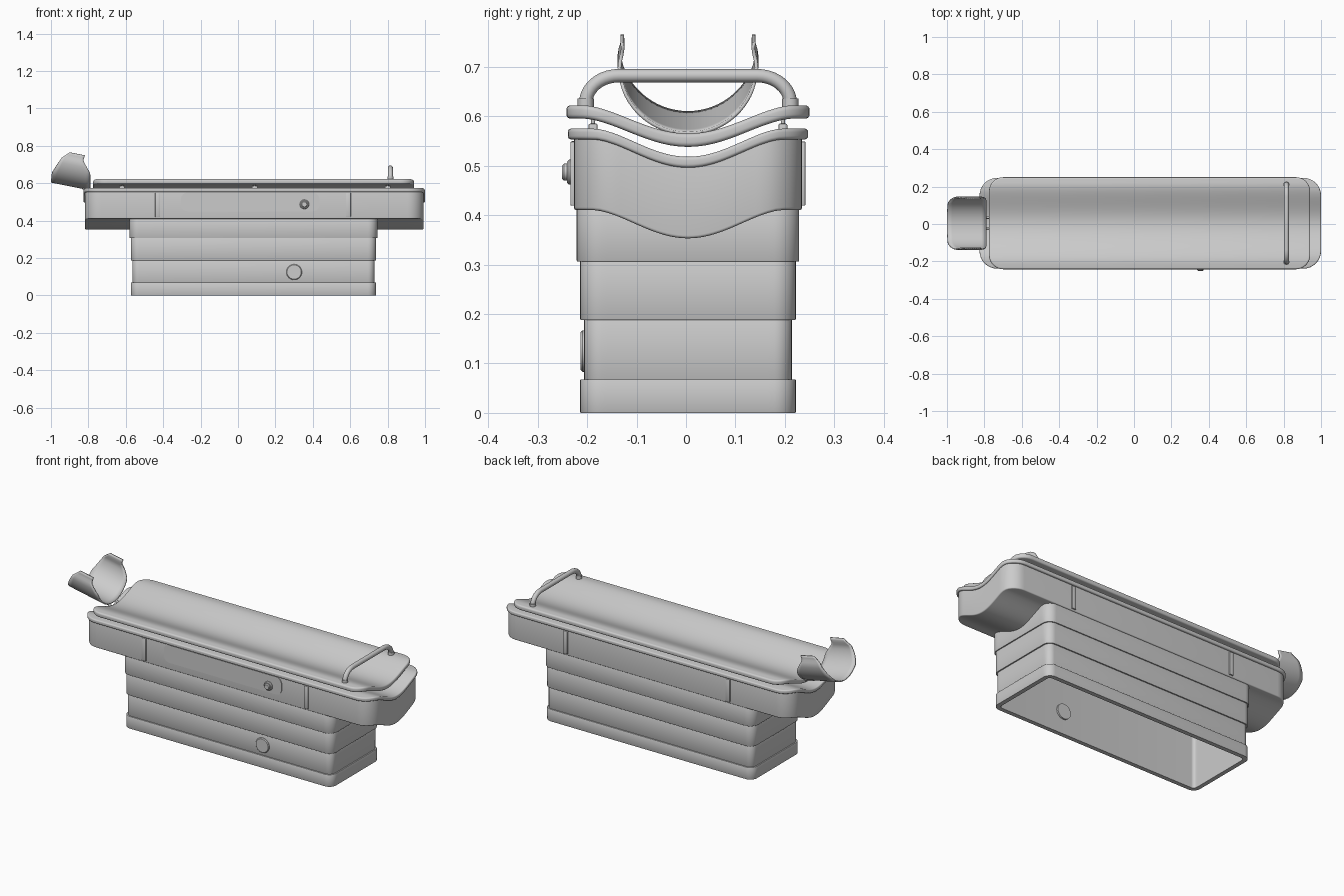
import bpy, bmesh, math
from mathutils import Vector

if "Cube" in bpy.data.objects:
    bpy.data.objects.remove(bpy.data.objects["Cube"])

YC = 0.004  # centre line of the bed


def finish(name, bm, angle=35):
    bmesh.ops.recalc_face_normals(bm, faces=bm.faces[:])
    me = bpy.data.meshes.new(name)
    bm.to_mesh(me)
    bm.free()
    ob = bpy.data.objects.new(name, me)
    bpy.context.collection.objects.link(ob)
    bpy.ops.object.select_all(action='DESELECT')
    ob.select_set(True)
    bpy.context.view_layer.objects.active = ob
    bpy.ops.object.shade_smooth_by_angle(angle=math.radians(angle))
    return ob


def outline(x0, x1, hw, r, n=8, m=28):
    """Rounded rectangle as (y, left x, right x) stations from -hw to hw."""
    st = []
    for i in range(n + 1):
        a = math.pi / 2 * i / n
        st.append((-hw + r * (1 - math.cos(a)), r * (1 - math.sin(a))))
    mid = [(-hw + r + (2 * hw - 2 * r) * i / m, 0) for i in range(1, m)]
    full = st + mid + [(-y, c) for y, c in reversed(st)]
    return [(y, x0 + c, x1 - c) for y, c in full]


def slab(name, x0, x1, hw, r, layers, dip=0.0, dipw=0.19, tube=False):
    """Stack of rounded outlines (inset, z), sagging along the middle."""
    bm = bmesh.new()
    rings = []
    for inset, z in layers:
        st = outline(x0 + inset, x1 - inset, hw - inset, max(r - inset, 0.01))

        def vert(x, y):
            c = 0.5 + 0.5 * math.cos(math.pi * min(abs(y) / dipw, 1))
            return bm.verts.new((x, y + YC, z - dip * max(c, 0) ** 0.8))
        rings.append(([vert(a, y) for y, a, b in st], [vert(b, y) for y, a, b in st]))
    loops = [L + R[::-1] for L, R in rings]
    pairs = list(zip(loops, loops[1:]))
    if tube:
        pairs.append((loops[-1], loops[0]))
    for p, q in pairs:
        for i in range(len(p)):
            j = (i + 1) % len(p)
            bm.faces.new((p[i], p[j], q[j], q[i]))
    if not tube:
        for L, R in (rings[0], rings[-1]):
            for i in range(len(L) - 1):
                bm.faces.new((L[i], L[i + 1], R[i + 1], R[i]))
    return finish(name, bm)


def rounded(z0, z1, r, n=4):
    """Layer list for a slab with rounded lower and upper edges."""
    arc = [(r * (1 - math.sin(t)), r * (1 - math.cos(t)))
           for t in (math.pi / 2 * i / n for i in range(n + 1))]
    return [(i, z0 + h) for i, h in arc] + [(i, z1 - h) for i, h in reversed(arc)]


def disc(name, x, z, y_out, y_in, r, bevel=0.004, seg=32):
    """Round button facing the front."""
    bm = bmesh.new()
    rings = []
    for rr, y in ((r, y_in), (r, y_out + bevel), (r - bevel, y_out)):
        rings.append([bm.verts.new((x + rr * math.cos(2 * math.pi * i / seg), y,
                                    z + rr * math.sin(2 * math.pi * i / seg))) for i in range(seg)])
    for p, q in zip(rings, rings[1:]):
        for i in range(seg):
            bm.faces.new((p[i], p[i - 1], q[i - 1], q[i]))
    bm.faces.new(rings[0])
    bm.faces.new(rings[-1])
    return finish(name, bm)


def box(name, c, s, bevel=0.003):
    bm = bmesh.new()
    bmesh.ops.create_cube(bm, size=1)
    for v in bm.verts:
        v.co = Vector((v.co.x * s[0] + c[0], v.co.y * s[1] + c[1], v.co.z * s[2] + c[2]))
    bmesh.ops.bevel(bm, geom=bm.edges[:], offset=bevel, segments=2, profile=0.5, affect='EDGES')
    return finish(name, bm)


def tube(name, pts, r):
    cu = bpy.data.curves.new(name, 'CURVE')
    cu.dimensions = '3D'
    cu.bevel_depth = r
    cu.bevel_resolution = 4
    cu.use_fill_caps = True
    sp = cu.splines.new('POLY')
    sp.points.add(len(pts) - 1)
    for p, c in zip(sp.points, pts):
        p.co = (*c, 1)
    ob = bpy.data.objects.new(name, cu)
    bpy.context.collection.objects.link(ob)
    return ob


# Telescoping base: open hollow tiers
for i, (z0, z1, inset) in enumerate([(0, 0.068, 0.007), (0.066, 0.19, 0.015),
                                     (0.188, 0.308, 0.007), (0.306, 0.415, 0.0)]):
    slab(f"base_tier_{i + 1}", -0.58, 0.745, 0.225, 0.05,
         [(0.032, z1), (0.032, z0), (inset + 0.001, z0), (inset, z0 + 0.002),
          (inset, z1 - 0.002), (inset + 0.001, z1)], tube=True)
disc("base_button", 0.30, 0.125, -0.213, -0.18, 0.042)

# Tub body and its rim
slab("tub_body", -0.818, 0.992, 0.231, 0.085, rounded(0.41, 0.562, 0.006), 0.057)
slab("tub_rim", -0.826, 1.0, 0.243, 0.095, rounded(0.553, 0.575, 0.007), 0.057)

# Sagging mattress and the posts that carry it
slab("mattress", -0.775, 0.942, 0.246, 0.075, rounded(0.595, 0.622, 0.009), 0.057, 0.21)
for x in (-0.62, 0.09, 0.8):
    for s in (-1, 1):
        y = YC + s * 0.192
        box("mattress_post_foot", (x, y, 0.573), (0.03, 0.018, 0.024))
        tube("mattress_post", [(x, y, 0.57), (x, y, 0.605)], 0.004)

# Side straps, front and back
for x in (-0.43, 0.59):
    for s in (-1, 1):
        box("side_strap", (x, YC + s * 0.231, 0.484), (0.026, 0.014, 0.13))

# Control panel with knob on the front
bm = bmesh.new()
rim = []
for cx, cz, a0 in ((0.40, 0.515, 0), (-0.27, 0.515, 90), (-0.27, 0.485, 180), (0.40, 0.485, 270)):
    for k in range(7):
        a = math.radians(a0 + 15 * k)
        rim.append((cx + 0.035 * math.cos(a), cz + 0.035 * math.sin(a)))
back = [bm.verts.new((x, -0.22, z)) for x, z in rim]
front = [bm.verts.new((x, -0.231, z)) for x, z in rim]
for i in range(len(rim)):
    bm.faces.new((back[i], back[i - 1], front[i - 1], front[i]))
bm.faces.new(back)
bm.faces.new(front)
finish("control_panel", bm)
disc("knob_base", 0.355, 0.487, -0.241, -0.22, 0.025)
disc("knob", 0.355, 0.487, -0.251, -0.22, 0.017)

# Grab handle over the foot end
half = [(0.207, 0.61)] + [(0.140 + 0.067 * math.cos(a), 0.626 + 0.056 * math.sin(a))
                          for a in (math.pi / 2 * i / 10 for i in range(11))]
path = [(0.815, YC + y, z) for y, z in half] + [(0.815, YC - y, z) for y, z in reversed(half)]
tube("grab_handle", path, 0.0135)
for s in (-1, 1):
    y = YC + s * 0.207
    tube("handle_sleeve", [(0.815, y, 0.61), (0.815, y, 0.636)], 0.0165)


# Head cradle: tilted trough with two upright wings
def interp(table, h):
    for (h0, a), (h1, b) in zip(table, table[1:]):
        if h <= h1:
            return a + (b - a) * (h - h0) / (h1 - h0)
    return table[-1][1]


far = [(0, -1.0), (0.05, -0.995), (0.1, -0.967), (0.14, -0.943), (0.178, -0.90)]
near = [(0, -0.79), (0.085, -0.79), (0.12, -0.81), (0.147, -0.828), (0.178, -0.818)]
prof = [(0.139 * math.sin(a), 0.137 * (1 - math.cos(a)))
        for a in (math.radians(86) * i / 16 for i in range(17))]
prof += [(0.137, 0.14), (0.134, 0.152), (0.132, 0.165), (0.133, 0.178)]
prof = [(-y, h) for y, h in reversed(prof[1:])] + prof
bm = bmesh.new()
rows = []
for y, h in prof:
    a, b = interp(far, h), interp(near, h)
    row = []
    for k in range(9):
        x = a + (b - a) * k / 8
        row.append(bm.verts.new((x, y + YC, 0.565 + 0.2 * (-0.79 - x) + h)))
    rows.append(row)
for p, q in zip(rows, rows[1:]):
    for k in range(8):
        bm.faces.new((p[k], p[k + 1], q[k + 1], q[k]))
cradle = finish("head_cradle", bm)
mod = cradle.modifiers.new("thickness", 'SOLIDIFY')
mod.thickness = 0.007
mod.offset = 0

# Arms joining the cradle to the bed
for s in (-1, 1):
    tube("cradle_arm", [(-0.83, YC + s * 0.03, 0.572), (-0.79, YC + s * 0.03, 0.562),
                        (-0.74, YC + s * 0.03, 0.55)], 0.006)
